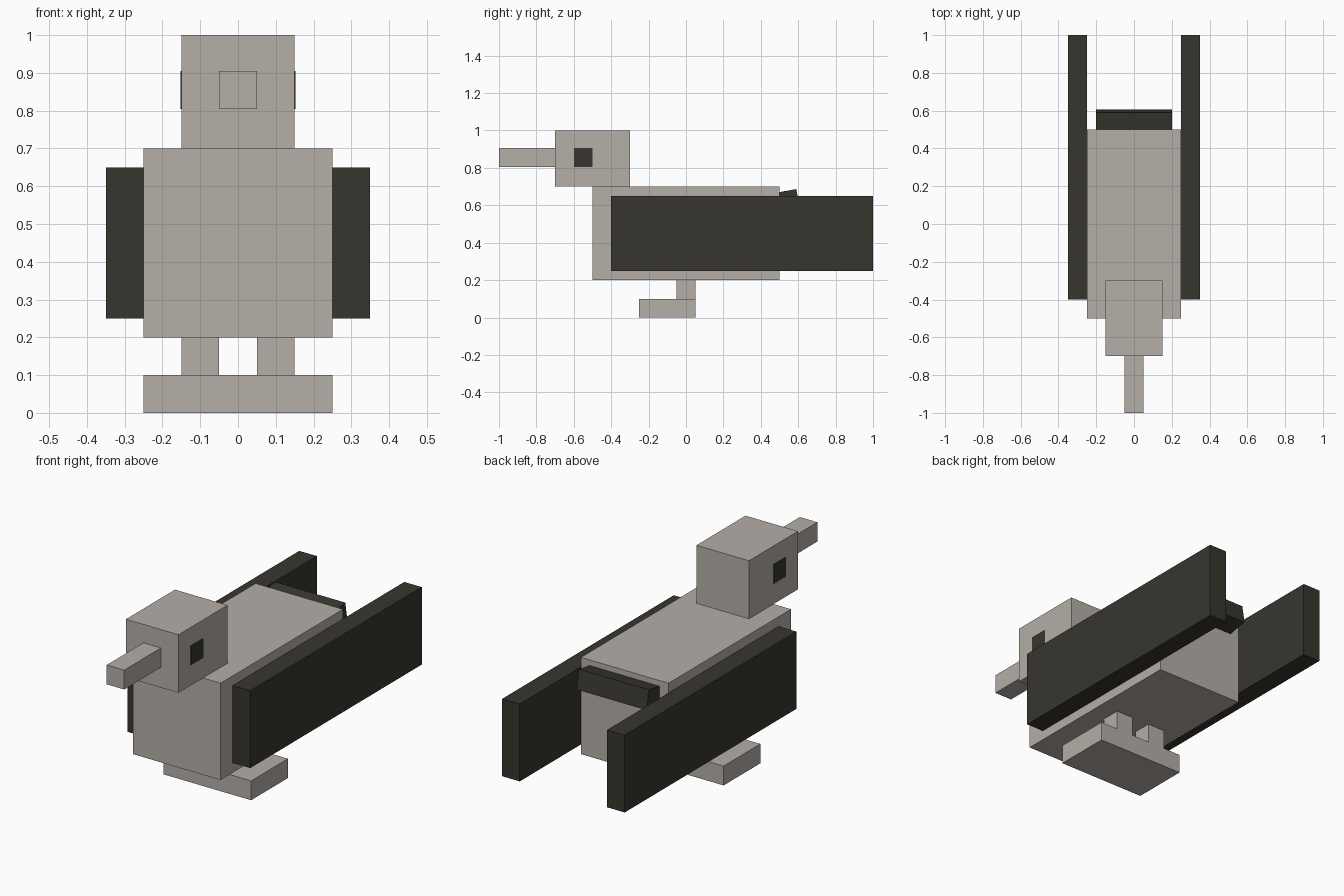
import bpy
import math

cube = bpy.data.objects.get("Cube")
if cube:
    bpy.data.objects.remove(cube, do_unlink=True)


def material(name, colour):
    mat = bpy.data.materials.new(name)
    mat.use_nodes = True
    mat.diffuse_color = (*colour, 1)
    shader = next(n for n in mat.node_tree.nodes if n.type == "BSDF_PRINCIPLED")
    shader.inputs["Base Color"].default_value = (*colour, 1)
    return mat


grey = material("warm_grey", (0.46, 0.425, 0.39))
dark = material("dark_olive", (0.038, 0.036, 0.027))


def box(name, centre, size, mat, tilt=0):
    """Flat-sided block, optionally tilted about the x axis."""
    bpy.ops.mesh.primitive_cube_add(size=1, location=centre)
    obj = bpy.context.object
    obj.name = obj.data.name = name
    obj.scale = size
    bpy.ops.object.transform_apply(location=False, rotation=False, scale=True)
    obj.rotation_euler.x = math.radians(tilt)
    obj.data.materials.append(mat)
    return obj


# Body, head and beak
box("body", (0, 0, 0.45), (0.5, 1, 0.5), grey)
box("head", (0, -0.5, 0.85), (0.3, 0.4, 0.3), grey)
box("beak", (0, -0.85, 0.855), (0.1, 0.3, 0.1), grey)

# Tail, tipped up and set into the back of the body
box("tail", (0, 0.5, 0.62), (0.4, 0.2, 0.1), dark, tilt=10)

# Paired parts
for side, s in (("left", 1), ("right", -1)):
    box(f"{side}_wing", (s * 0.3, 0.3, 0.45), (0.1, 1.4, 0.4), dark)
    box(f"{side}_leg", (s * 0.1, 0, 0.15), (0.1, 0.1, 0.1), grey)
    box(f"{side}_eye", (s * 0.15, -0.55, 0.855), (0.004, 0.1, 0.1), dark)

# Joined feet
box("feet", (0, -0.1, 0.05), (0.5, 0.3, 0.1), grey)
